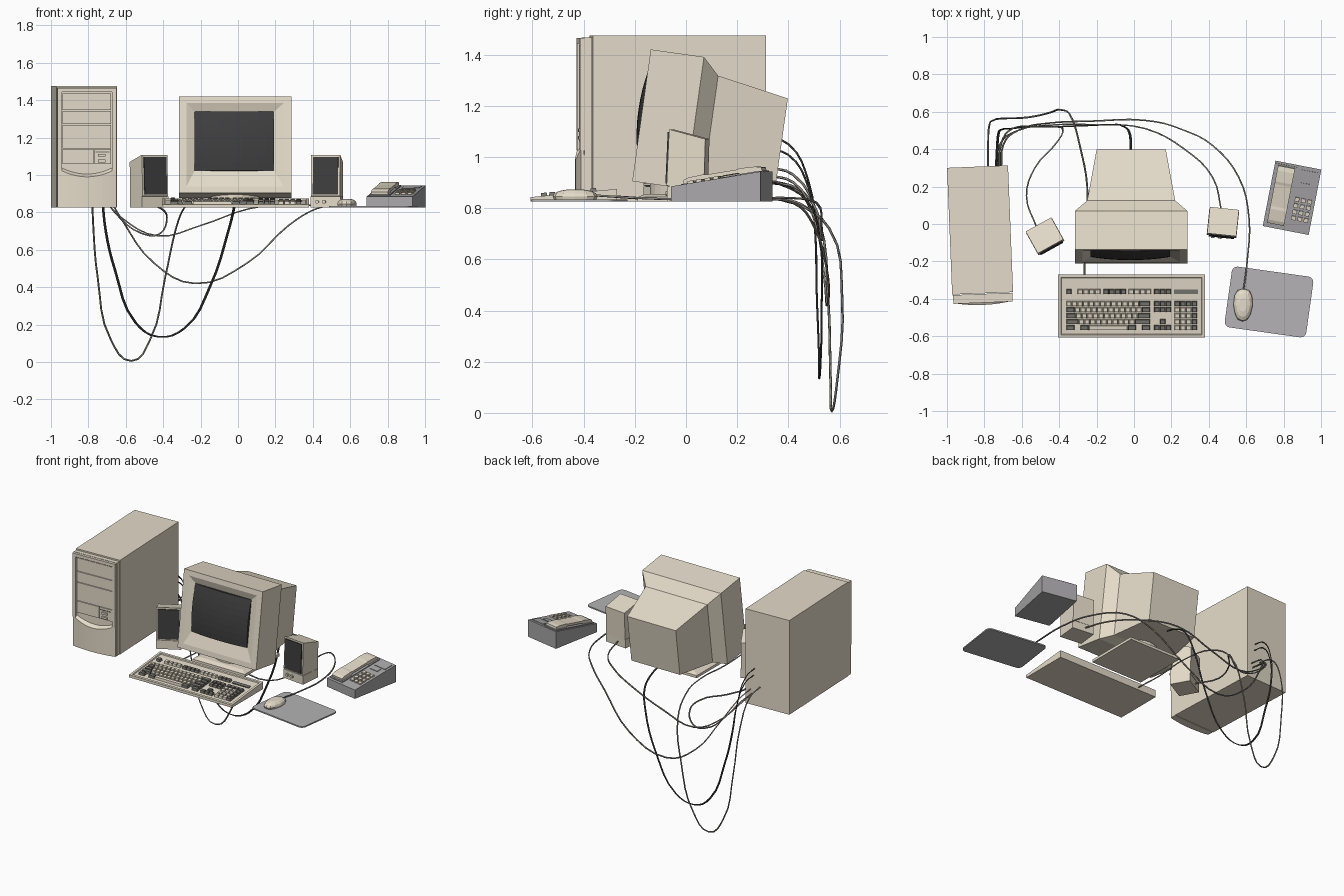
import bpy, bmesh, math
from mathutils import Matrix

if "Cube" in bpy.data.objects:
    bpy.data.objects.remove(bpy.data.objects["Cube"])

T = Matrix.Translation
DESK = 0.825


def R(deg, axis='Z'):
    return Matrix.Rotation(math.radians(deg), 4, axis)


def material(name, c):
    m = bpy.data.materials.new(name)
    m.diffuse_color = (*c, 1)
    m.use_nodes = True
    m.node_tree.nodes["Principled BSDF"].inputs["Base Color"].default_value = m.diffuse_color
    return m


BEIGE = material("case_beige", (0.78, 0.71, 0.585))
SCREEN = material("screen_black", (0.048, 0.048, 0.05))
GREY = material("phone_grey", (0.40, 0.39, 0.40))
PAD = material("pad_grey", (0.46, 0.45, 0.46))
DARKKEY = material("dark_key", (0.19, 0.18, 0.16))
CABLE = material("cable_grey", (0.26, 0.25, 0.225))
BLACK = material("cable_black", (0.06, 0.06, 0.06))


def finish(name, bm, mat, M=Matrix(), smooth=False):
    bmesh.ops.recalc_face_normals(bm, faces=bm.faces[:])
    bm.transform(M)
    me = bpy.data.meshes.new(name)
    bm.to_mesh(me)
    bm.free()
    me.materials.append(mat)
    if smooth:
        me.polygons.foreach_set("use_smooth", [True] * len(me.polygons))
    ob = bpy.data.objects.new(name, me)
    bpy.context.collection.objects.link(ob)
    return ob


def add_loft(bm, rings):
    vs = [[bm.verts.new(p) for p in r] for r in rings]
    n = len(vs[0])
    for a, b in zip(vs, vs[1:]):
        for i in range(n):
            bm.faces.new((a[i], a[(i + 1) % n], b[(i + 1) % n], b[i]))
    bm.faces.new(vs[0][::-1])
    bm.faces.new(vs[-1])


def loft(name, rings, mat, M=Matrix(), smooth=False):
    bm = bmesh.new()
    add_loft(bm, rings)
    return finish(name, bm, mat, M, smooth)


def rect(x0, x1, y0, y1, z):
    return [(x0, y0, z), (x1, y0, z), (x1, y1, z), (x0, y1, z)]


def box(name, x, y, z, mat, M=Matrix()):
    return loft(name, [rect(*x, *y, z[0]), rect(*x, *y, z[1])], mat, M)


def extrude_x(name, prof, x0, x1, mat, M=Matrix()):
    return loft(name, [[(x, y, z) for y, z in prof] for x in (x0, x1)], mat, M)


def cylinder(name, r, h, mat, M, n=16):
    bm = bmesh.new()
    bmesh.ops.create_cone(bm, cap_ends=True, segments=n, radius1=r, radius2=r, depth=h)
    return finish(name, bm, mat, M)


# --- tower case
M = T((-0.823, -0.031, DESK)) @ R(2.3)
box("tower_body", (-.163, .163), (-.34, .338), (0, .65), BEIGE, M)
box("tower_bezel", (-.16, .16), (-.372, -.343), (0, .642), BEIGE, M)
for s in (-1, 1):
    box("tower_rail", sorted((s * .135, s * .158)), (-.39, -.37), (.2, .64), BEIGE, M)
box("tower_top_bar", (-.135, .135), (-.39, -.37), (.618, .64), BEIGE, M)
for z0, z1 in ((.522, .612), (.447, .518), (.318, .443)):
    box("drive_bay_cover", (-.13, .13), (-.383, -.37), (z0, z1), BEIGE, M)
box("floppy_drive", (-.13, .035), (-.383, -.37), (.235, .314), BEIGE, M)
box("floppy_slot", (.045, .12), (-.386, -.382), (.296, .3), DARKKEY, M)
box("button_panel", (.04, .13), (-.383, -.37), (.235, .314), BEIGE, M)
for z in (.28, .25):
    box("tower_button", (.06, .1), (-.393, -.382), (z - .007, z + .007), BEIGE, M)
rings = []
for i in range(13):
    t = i / 6 - 1
    q = 1 - t * t
    yf, zt = -.386 - .016 * q, .225 - .045 * q
    rings.append([(t * .158, -.365, 0), (t * .158, yf, 0), (t * .158, yf, zt - .015), (t * .158, -.375, zt)])
loft("tower_curved_front", rings, BEIGE, M)

# --- monitor: local y runs backwards, z up along the leaning screen
M = T((-.015, -.21, .905)) @ R(-8, 'X')


def mring(b, x0, x1, z0, z1):
    return [(x0, b, z0), (x1, b, z0), (x1, b, z1), (x0, b, z1)]


loft("monitor_housing", [
    mring(.557, -.185, .185, .08, .405), mring(.275, -.235, .235, .03, .455),
    mring(.21, -.3, .3, 0, .52), mring(0, -.3, .3, 0, .52), mring(0, -.26, .26, .035, .485),
    mring(.02, -.218, .208, .12, .44)], BEIGE, M)
rings = []
for i in range(11):
    t = i / 5 - 1
    pts = []
    for j in range(9):
        s = j / 4 - 1
        pts.append((-.005 + .213 * t, .019 - .034 * (1 - .5 * t * t - .5 * s * s), .28 + .16 * s))
    rings.append(pts + [(pts[-1][0], .03, .44), (pts[0][0], .03, .12)])
screen = loft("monitor_screen", rings, SCREEN, M)

# monitor stand
loft("monitor_base", [rect(-.215, .185, -.19, .19, DESK), rect(-.215, .185, -.19, .19, DESK + .018),
                      rect(-.18, .15, -.16, .16, DESK + .03)], BEIGE)
cylinder("monitor_swivel", .14, .06, BEIGE, T((-.015, .0, DESK + .045)), 24)

# --- speakers
for side, M in (("left", T((-.478, -.062, DESK)) @ R(29)), ("right", T((.476, .012, DESK)) @ R(-6))):
    dep = .068 if side == "left" else .072
    box(side + "_speaker_base", (-.08, .08), (-dep - .006, dep - .008), (0, .06), BEIGE, M)
    extrude_x(side + "_speaker_box", [(-dep - .008, .064), (-dep + .002, .283), (dep, .245), (dep - .006, .055),
                                      (-dep + .02, .055)], -.078, .078, BEIGE, M)
    extrude_x(side + "_speaker_grille", [(-dep - .014, .072), (-dep - .005, .272), (-dep + .01, .272),
                                         (-dep + .005, .072)], -.068, .068, SCREEN, M)
    if side == "right":
        for x in (-.045, -.008):
            cylinder("speaker_knob", .01, .02, BEIGE, M @ T((x, -dep - .01, .032)) @ R(90, 'X'), 10)

# --- keyboard: wedge with a sunken key well
M = T((-.013, -.439, DESK))
bm = bmesh.new()
add_loft(bm, [[(x, -.169, 0), (x, .169, 0), (x, .169, .05), (x, -.169, .018)] for x in (-.393, .393)])
bmesh.ops.recalc_face_normals(bm, faces=bm.faces[:])
top = [f for f in bm.faces if f.normal.z > .9]
bmesh.ops.inset_region(bm, faces=top, thickness=.022, depth=0)
bmesh.ops.inset_region(bm, faces=top, thickness=.004, depth=-.007)
finish("keyboard_case", bm, BEIGE, M)

K = M @ T((0, 0, .028)) @ R(5.46, 'X')
keys = {0: bmesh.new(), 1: bmesh.new()}


def key(x, y, w, dark, h=.027):
    a, b, g = x + .001, x + w - .001, .003
    add_loft(keys[dark], [rect(a, b, y - h / 2, y + h / 2, 0),
                          rect(a + g, b - g, y - h / 2 + g, y + h / 2 - g, .017)])


def run(x, y, n, dark, w=.03):
    for i in range(n):
        key(x + i * w, y, w, dark)


# function row
key(-.35, .078, .03, 1)
for x, n, d in ((-.29, 4, 0), (-.152, 4, 1), (-.018, 4, 0), (.12, 3, 1)):
    run(x, .078, n, d, .031)
# main rows: left width, plain keys, right width
ys = (.013, -.019, -.051, -.083, -.115)
for y, (l, n, r) in zip(ys, ((1, 12, 2), (1.5, 12, 1.5), (1.75, 11, 2.25), (2.25, 10, 2.75))):
    key(-.35, y, l * .03, int(l > 1))
    run(-.35 + l * .03, y, n, 0)
    key(-.35 + (l + n) * .03, y, r * .03, 1)
for x, w, d in ((-.35, 1.5, 1), (-.275, 1.5, 1), (-.23, 7, 0), (-.02, 1.5, 1), (.055, 1.5, 1)):
    key(x, ys[4], w * .03, d)
# navigation, arrows and number pad
for y in (ys[0], ys[1], ys[4]):
    run(.12, y, 3, 1, .031)
key(.151, ys[3], .031, 1)
for j, y in enumerate(ys):
    run(.228, y, 3, int(j == 0), .031)
    key(.321, y, .031, 1)
finish("light_keys", keys[0], BEIGE, K @ T((0, 0, .001)))
finish("dark_keys", keys[1], DARKKEY, K @ T((0, 0, .001)))
box("keyboard_light_strip", (.228, .355), (.066, .09), (0, .006), DARKKEY, K)

# --- mouse pad with rounded corners
M = T((.722, -.417, DESK)) @ R(-8)
outline = []
for sx, sy, a0 in ((1, 1, 0), (-1, 1, 90), (-1, -1, 180), (1, -1, 270)):
    for k in range(5):
        a = math.radians(a0 + k * 22.5)
        outline.append((sx * .19 + .03 * math.cos(a), sy * .134 + .03 * math.sin(a)))
loft("mouse_pad", [[(x, y, z) for x, y in outline] for z in (0, .009)], PAD, M)

# --- mouse, narrower towards the palm end
M = T((.583, -.433, DESK + .009)) @ R(-2)
rings = []
for z, s in ((0, .94), (.012, 1), (.024, .92), (.033, .72), (.038, .4)):
    ring = []
    for k in range(12):
        a = math.tau * k / 12
        c, d = math.cos(a), math.sin(a)
        ring.append(((.052 + .012 * min(d, 0)) * s * math.copysign(abs(c) ** .7, c),
                     .088 * s * math.copysign(abs(d) ** .85, d), z))
    rings.append(ring)
loft("mouse_body", rings, BEIGE, M)

# --- telephone
M = T((.845, .14, DESK)) @ R(-11)
extrude_x("phone_body", [(-.178, 0), (.178, 0), (.178, .118), (-.178, .06)], -.125, .125, GREY, M)
P = M @ T((0, 0, .089)) @ R(9.25, 'X')
box("handset_cradle", (-.116, -.004), (-.165, .168), (-.005, .006), GREY, P)
extrude_x("phone_handset", [(-.155, .004), (-.075, .004), (-.065, .012), (.065, .012), (.075, .004), (.16, .004),
                            (.16, .02), (.135, .027), (.075, .03), (.06, .027), (-.06, .027), (-.075, .03),
                            (-.135, .027), (-.155, .02)], -.106, -.014, BEIGE, P)
for i in range(3):
    for j in range(4):
        x, y = .028 + i * .034, -.105 + j * .034
        box("phone_key", (x - .012, x + .012), (y - .011, y + .011), (-.002, .01), BEIGE, P)
box("phone_panel", (.015, .11), (.1, .16), (-.002, .004), GREY, P)
box("phone_card", (.02, .085), (.055, .09), (-.002, .004), GREY, P)


# --- cables hanging behind the desk
def cable(name, pts, mat, r=.005):
    cu = bpy.data.curves.new(name, 'CURVE')
    cu.dimensions = '3D'
    cu.bevel_depth, cu.bevel_resolution, cu.resolution_u = r, 0, 4
    sp = cu.splines.new('BEZIER')
    sp.bezier_points.add(len(pts) - 1)
    for bp, p in zip(sp.bezier_points, pts):
        bp.co = p
        bp.handle_left_type = bp.handle_right_type = 'AUTO'
    cu.materials.append(mat)
    ob = bpy.data.objects.new(name, cu)
    bpy.context.collection.objects.link(ob)
    bpy.ops.object.select_all(action='DESELECT')
    ob.select_set(True)
    bpy.context.view_layer.objects.active = ob
    bpy.ops.object.convert(target='MESH')


cable("keyboard_cable", [(-.78, .30, .96), (-.78, .42, .93), (-.775, .52, .75), (-.75, .555, .45), (-.68, .565, .12),
      (-.57, .57, .006), (-.47, .59, .12), (-.39, .61, .45), (-.33, .56, .72), (-.29, .42, .82), (-.25, .2, .835),
      (-.26, -.05, .832), (-.265, -.28, .845)], CABLE)
for name, o in (("monitor_power_cable", 0), ("monitor_signal_cable", .006)):
    cable(name, [(-.74 + o, .30, 1.08 - 8 * o), (-.735 + o, .4, 1.05 - 7 * o), (-.728 + o, .48, .9 - 4 * o),
          (-.71 + o, .505, .7), (-.66 + o, .51, .49), (-.55 + o, .52, .21), (-.43 + o, .52, .135), (-.29 + o, .525, .18),
          (-.15 + o, .53, .41), (-.055 + o, .52, .7), (-.025 + o, .48, .82), (-.02 + o, .4, .88),
          (-.02 + o, .24, .92)], BLACK, .004)
cable("left_speaker_cable", [(-.72, .30, .9), (-.71, .43, .88), (-.65, .51, .79), (-.52, .52, .69), (-.42, .52, .685),
      (-.38, .5, .77), (-.41, .44, .82), (-.53, .3, .84), (-.575, .15, .84), (-.52, -.02, .855)], CABLE)
cable("mouse_cable", [(-.71, .30, .93), (-.7, .42, .9), (-.62, .5, .76), (-.45, .54, .53), (-.23, .55, .42),
      (.05, .555, .53), (.27, .5, .73), (.42, .42, .82), (.56, .25, .833), (.615, .03, .833), (.605, -.2, .84),
      (.585, -.36, .85)], CABLE)
cable("right_speaker_cable", [(-.73, .30, .91), (-.72, .42, .88), (-.62, .5, .77), (-.43, .53, .675), (-.2, .53, .73),
      (.06, .51, .82), (.27, .4, .84), (.42, .25, .84), (.47, .06, .855)], CABLE)
